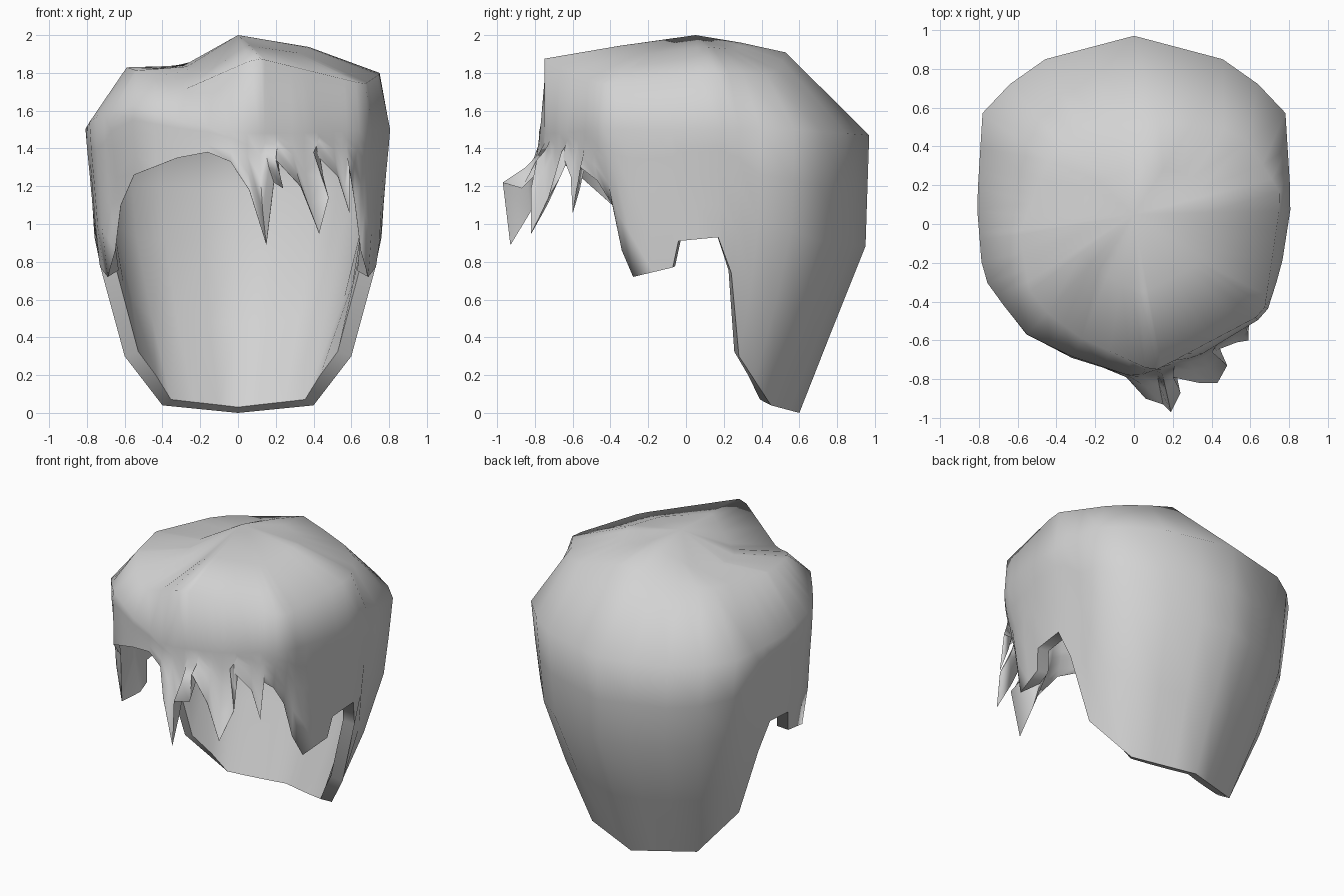
import bpy, math
from mathutils import Vector

if "Cube" in bpy.data.objects:
    bpy.data.objects.remove(bpy.data.objects["Cube"])

APEX = Vector((0, .05, 2))


def angle(p):
    """Angle around the head, from the front towards +x."""
    return math.atan2(p[0], -p[1]) % math.tau


def around(ring, a):
    """Point on a closed ring of points at the given angle."""
    pts = sorted((angle(p), Vector(p)) for p in ring)
    pts = [(pts[-1][0] - math.tau, pts[-1][1])] + pts + [(pts[0][0] + math.tau, pts[0][1])]
    for (a0, p0), (a1, p1) in zip(pts, pts[1:]):
        if a0 <= a <= a1:
            return p0.lerp(p1, (a - a0) / max(a1 - a0, 1e-6))


def tapered(p, z):
    """Point of the widest ring moved down to z, narrowing to the neck."""
    steps = [(0, .62, .62), (.3, .75, .74), (.88, .92, .98), (1.48, 1, 1)]
    sx = sy = 1
    for (z0, x0, y0), (z1, x1, y1) in zip(steps, steps[1:]):
        if z0 <= z <= z1:
            f = (z - z0) / (z1 - z0)
            sx, sy = x0 + (x1 - x0) * f, y0 + (y1 - y0) * f
    return Vector((p.x * sx, p.y * sy, z))


def mirrored(points):
    return [(-p[0],) + tuple(p[1:]) for p in reversed(points)]


# Widest ring, and the crown ring with a parting on the -x side
back = [(.81, .1, 1.5), (.78, .58, 1.5), (.53, .83, 1.48)]
front_left = [(0, -.79, 1.48), (.35, -.67, 1.48), (.68, -.47, 1.5), (.76, -.22, 1.5)]
front_right = [(-.78, -.27, 1.55), (-.57, -.56, 1.63), (-.33, -.68, 1.55)]
wide = front_left + back + [(0, .97, 1.47)] + mirrored(back) + front_right
crown = [(.1, -.76, 1.88), (.67, -.46, 1.74), (.76, .15, 1.8), (.55, .48, 1.79),
         (.14, .53, 1.91), (-.42, .38, 1.82), (-.59, -.05, 1.83),
         (-.53, -.39, 1.81), (-.29, -.58, 1.71)]

# Hem: fringe spikes, sideburn and ear notch, nape, then the swept arch
spikes = [(.06, -.9, 1.18), (.15, -.93, .89), (.19, -.97, 1.22), (.24, -.87, 1.19),
          (.2, -.79, 1.34), (.34, -.82, 1.19), (.43, -.82, .95), (.48, -.73, 1.14),
          (.4, -.66, 1.38), (.53, -.61, 1.25), (.59, -.6, 1.06), (.59, -.56, 1.3)]
side = [(.6, -.47, 1.23), (.62, -.39, 1.1), (.65, -.34, .86), (.69, -.28, .72),
        (.73, -.07, .77), (.75, -.04, .91), (.76, .17, .93), (.72, .24, .74),
        (.6, .28, .3), (.4, .45, .04)]
arch = [(-.55, -.57, 1.26), (-.32, -.69, 1.35), (-.16, -.74, 1.38), (-.04, -.79, 1.33)]
outline = spikes + side + [(0, .6, 0)] + mirrored(side[1:]) + arch

# Split the long stretches of the hem
hem = []
for p, q in zip(outline, outline[1:] + outline[:1]):
    gap = (angle(q) - angle(p) + math.pi) % math.tau - math.pi
    n = max(1, math.ceil(abs(gap) / math.radians(14)))
    hem += [Vector(p).lerp(Vector(q), i / n) for i in range(n)]

# One column of points per hem point
columns, last = [], 0
for h in hem:
    a = last = min(max(angle(h), last + .02), math.tau - .01)
    top = around(crown, a)
    inner = APEX.lerp(top, .5)
    inner.z += inner.x * (.1 if inner.x > 0 else .27)
    base = around(wide, a)
    column = [inner, top, base]
    for t in (.2, .4, .7, 1):
        body = tapered(base, base.z + (h.z - base.z) * t)
        column.append(body + (h - tapered(base, h.z)) * t ** 2)
    columns.append(column)

rows, count = len(columns[0]), len(columns)
verts = [APEX] + [p for c in columns for p in c]
faces = []
for j in range(count):
    a, b = 1 + j * rows, 1 + (j + 1) % count * rows
    faces.append((0, a, b))
    faces += [(a + i, a + i + 1, b + i + 1, b + i) for i in range(rows - 1)]

mesh = bpy.data.meshes.new("hair_shell")
mesh.from_pydata(verts, [], faces)
hair = bpy.data.objects.new("hair_shell", mesh)
bpy.context.collection.objects.link(hair)

grey = bpy.data.materials.new("light_grey")
grey.use_nodes = True
grey.diffuse_color = (.65, .65, .65, 1)
grey.node_tree.nodes["Principled BSDF"].inputs["Base Color"].default_value = (.65, .65, .65, 1)
mesh.materials.append(grey)

# Thick wall at the nape, running out to a thin edge along the fringe
wall = hair.vertex_groups.new(name="wall")
wall.add([0], .6, 'REPLACE')
for j, h in enumerate(hem):
    for i in range(rows):
        weight = .6 if i < 3 else 1
        if h.y < -.2:
            weight = (.6, .6, .5, .4, .3, .15, .02)[i]
        wall.add([1 + j * rows + i], weight, 'REPLACE')
shell = hair.modifiers.new("thickness", 'SOLIDIFY')
shell.thickness = .08
shell.offset = -1
shell.vertex_group = "wall"

# Smooth shading with a sharp rim
bpy.ops.object.select_all(action='DESELECT')
bpy.context.view_layer.objects.active = hair
hair.select_set(True)
bpy.ops.object.modifier_apply(modifier="thickness")
bpy.ops.object.shade_smooth_by_angle(angle=math.radians(80))
